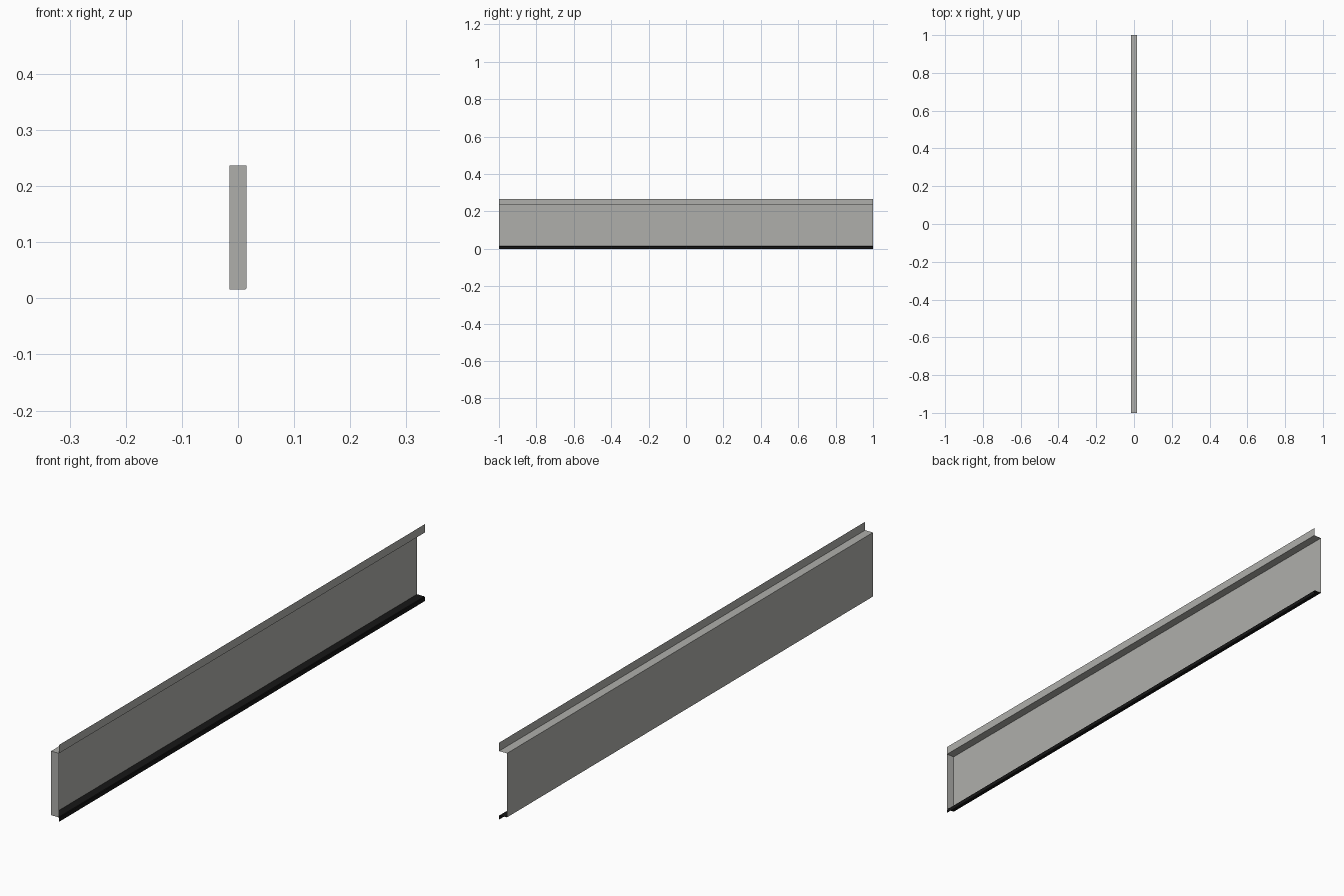
import bpy

if "Cube" in bpy.data.objects:
    bpy.data.objects.remove(bpy.data.objects["Cube"])


def material(name, rgb):
    m = bpy.data.materials.new(name)
    m.diffuse_color = (*rgb, 1.0)
    m.use_nodes = True
    m.node_tree.nodes["Principled BSDF"].inputs["Base Color"].default_value = m.diffuse_color
    return m


GREY = material("warm grey metal", (0.43, 0.43, 0.41))
BLACK = material("black rubber", (0.008, 0.008, 0.008))

HALF_W, HALF_L = 0.015, 1.0
FOOT, LEDGE, TOP = 0.0155, 0.237, 0.266
BEVEL = 0.002


def add_mesh(name, verts, faces, mat):
    mesh = bpy.data.meshes.new(name)
    mesh.from_pydata(verts, [], faces)
    mesh.materials.append(mat)
    obj = bpy.data.objects.new(name, mesh)
    bpy.context.collection.objects.link(obj)
    return obj


def sweep(name, profile, mat):
    """Thin sheet: an open (x, z) profile swept along the full length."""
    n = len(profile)
    verts = [(x, y, z) for y in (-HALF_L, HALF_L) for x, z in profile]
    faces = [(i, i + 1, n + i + 1, n + i) for i in range(n - 1)]
    return add_mesh(name, verts, faces, mat)


# Folded sheet: back panel, top ledge and upright lip
sweep("folded_panel", [(-HALF_W, FOOT), (-HALF_W, LEDGE),
                       (HALF_W, LEDGE), (HALF_W, TOP)], GREY)

# Black sealing strip: lower ledge with a rounded drop to the ground
corner = [(HALF_W - BEVEL, FOOT), (HALF_W, FOOT + BEVEL)]
sweep("bottom_seal", [(-HALF_W, FOOT), (HALF_W - BEVEL, FOOT),
                      (HALF_W, FOOT - BEVEL), (HALF_W, 0.0)], BLACK)

# End plate closing the front end only
outline = [(-HALF_W, FOOT)] + corner + [(HALF_W, LEDGE), (-HALF_W, LEDGE)]
add_mesh("front_end_plate", [(x, -HALF_L, z) for x, z in outline],
         [tuple(range(len(outline)))], GREY)
